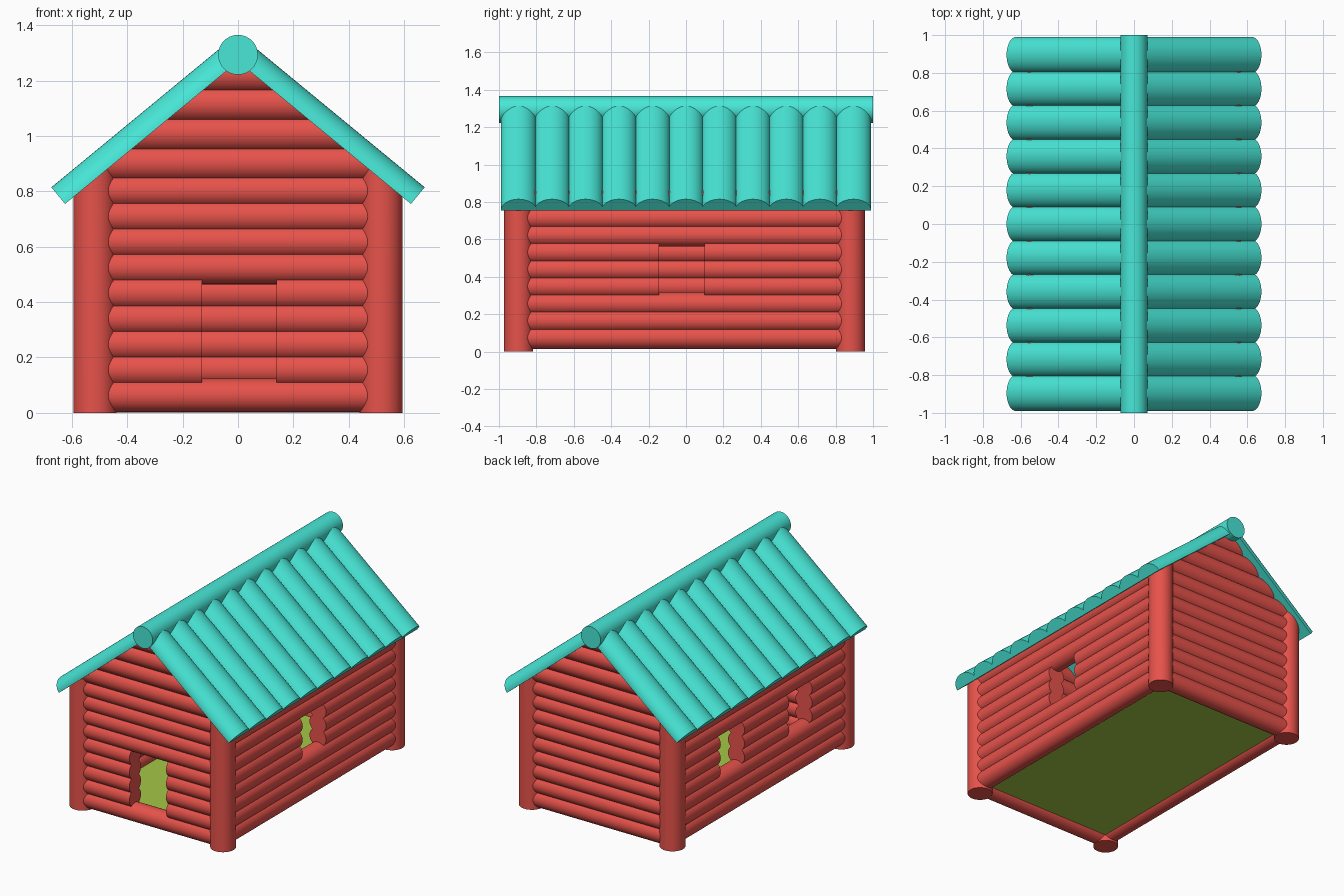
import bpy, bmesh
from math import sin, cos, pi, atan2

if "Cube" in bpy.data.objects:
    bpy.data.objects.remove(bpy.data.objects["Cube"])

SEG = 32
PX, YF, YB = 0.517, -0.895, 0.88      # post x, front and back wall y
SLOPE = 0.824                         # roof pitch
LOG_R = 0.061


def material(name, rgb):
    m = bpy.data.materials.new(name)
    m.diffuse_color = (*rgb, 1)
    m.use_nodes = True
    m.node_tree.nodes["Principled BSDF"].inputs["Base Color"].default_value = m.diffuse_color
    return m


RED = material("red_wood", (0.80, 0.085, 0.07))
TEAL = material("teal_roof", (0.065, 0.80, 0.68))
GREEN = material("green_floor", (0.37, 0.57, 0.06))


def under_roof(x):
    """Height of the roof underside at x."""
    return 1.27 - SLOPE * abs(x)


def tube(bm, a, b):
    """Solid between two matching rings of points."""
    va, vb = [bm.verts.new(p) for p in a], [bm.verts.new(p) for p in b]
    n = len(va)
    for i in range(n):
        j = (i + 1) % n
        bm.faces.new((va[i], va[j], vb[j], vb[i]))
    bm.faces.new(va[::-1])
    bm.faces.new(vb)


def circle(r):
    return [(r * cos(2 * pi * i / SEG), r * sin(2 * pi * i / SEG)) for i in range(SEG)]


def log_x(bm, x0, x1, y, z, r):
    tube(bm, *[[(x, y + u, z + v) for u, v in circle(r)] for x in (x0, x1)])


def log_y(bm, y0, y1, x, z, r):
    tube(bm, *[[(x + u, y, z + v) for u, v in circle(r)] for y in (y0, y1)])


def finish(name, bm, mat):
    bmesh.ops.recalc_face_normals(bm, faces=bm.faces[:])
    me = bpy.data.meshes.new(name)
    bm.to_mesh(me)
    bm.free()
    me.materials.append(mat)
    ob = bpy.data.objects.new(name, me)
    bpy.context.collection.objects.link(ob)
    bpy.ops.object.select_all(action='DESELECT')
    ob.select_set(True)
    bpy.context.view_layer.objects.active = ob
    bpy.ops.object.shade_smooth_by_angle(angle=0.7)
    return ob


def wall(name, log, across, start, end, z0, pitch, gaps=(), rows=()):
    """Stack of nine logs; rows listed are split to leave openings."""
    bm = bmesh.new()
    for i in range(9):
        cuts = [start] + ([c for g in gaps for c in g] if i in rows else []) + [end]
        for a, b in zip(cuts[::2], cuts[1::2]):
            log(bm, a, b, across, z0 + pitch * i, LOG_R)
    return bm


# corner posts, tops cut along the roof
for side, sx in (("left", -1), ("right", 1)):
    for end, y in (("front", YF), ("back", YB)):
        bm = bmesh.new()
        pts = [(sx * PX + u, y + v) for u, v in circle(0.078)]
        tube(bm, [(x, v, 0) for x, v in pts], [(x, v, under_roof(x) + 0.01) for x, v in pts])
        finish(f"{end}_{side}_post", bm, RED)

# front wall with doorway, plain back wall, each with a gable of slanted logs
for name, y, gaps, rows in (("front_wall", YF, [(-0.13, 0.14)], range(1, 5)),
                            ("back_wall", YB, (), ())):
    bm = wall(name, log_x, y, -PX, PX, 0.063, 0.0925, gaps, rows)
    for k in range(4):
        z = 0.90 + 0.107 * k
        prof = [(y + u, z + v) for u, v in circle(0.066)]
        ends = [[(s * max(0.005, (1.28 - h) / SLOPE), d, h) for d, h in prof] for s in (-1, 1)]
        tube(bm, *ends)
    finish(name, bm, RED)

# side walls: one window on the right, two on the left
for name, x, gaps in (("right_wall", PX, [(-0.145, 0.10)]),
                      ("left_wall", -PX, [(-0.50, -0.26), (0.21, 0.46)])):
    finish(name, wall(name, log_y, x, YF, YB, 0.074, 0.0915, gaps, range(3, 6)), RED)

# floor
bm = bmesh.new()
rect = [(-PX, YF), (PX, YF), (PX, YB), (-PX, YB)]
tube(bm, [(x, y, 0.04) for x, y in rect], [(x, y, 0.06) for x, y in rect])
finish("floor", bm, GREEN)

# roof: half-round logs running down each slope
ang = atan2(SLOPE, 1)
nx, nz = sin(ang), cos(ang)
arc = [(0.095 * cos(pi * i / 20), 0.078 * sin(pi * i / 20)) for i in range(21)]
for side, s in (("left", -1), ("right", 1)):
    bm = bmesh.new()
    for i in range(11):
        y = -0.895 + 0.179 * i
        tube(bm, *[[(s * (x + v * nx), y + u, under_roof(x) + v * nz) for u, v in arc]
                   for x in (0.012, 0.625)])
    finish(f"{side}_roof", bm, TEAL)

# ridge log
bm = bmesh.new()
log_y(bm, -1, 1, 0, 1.294, 0.072)
finish("ridge_log", bm, TEAL)
